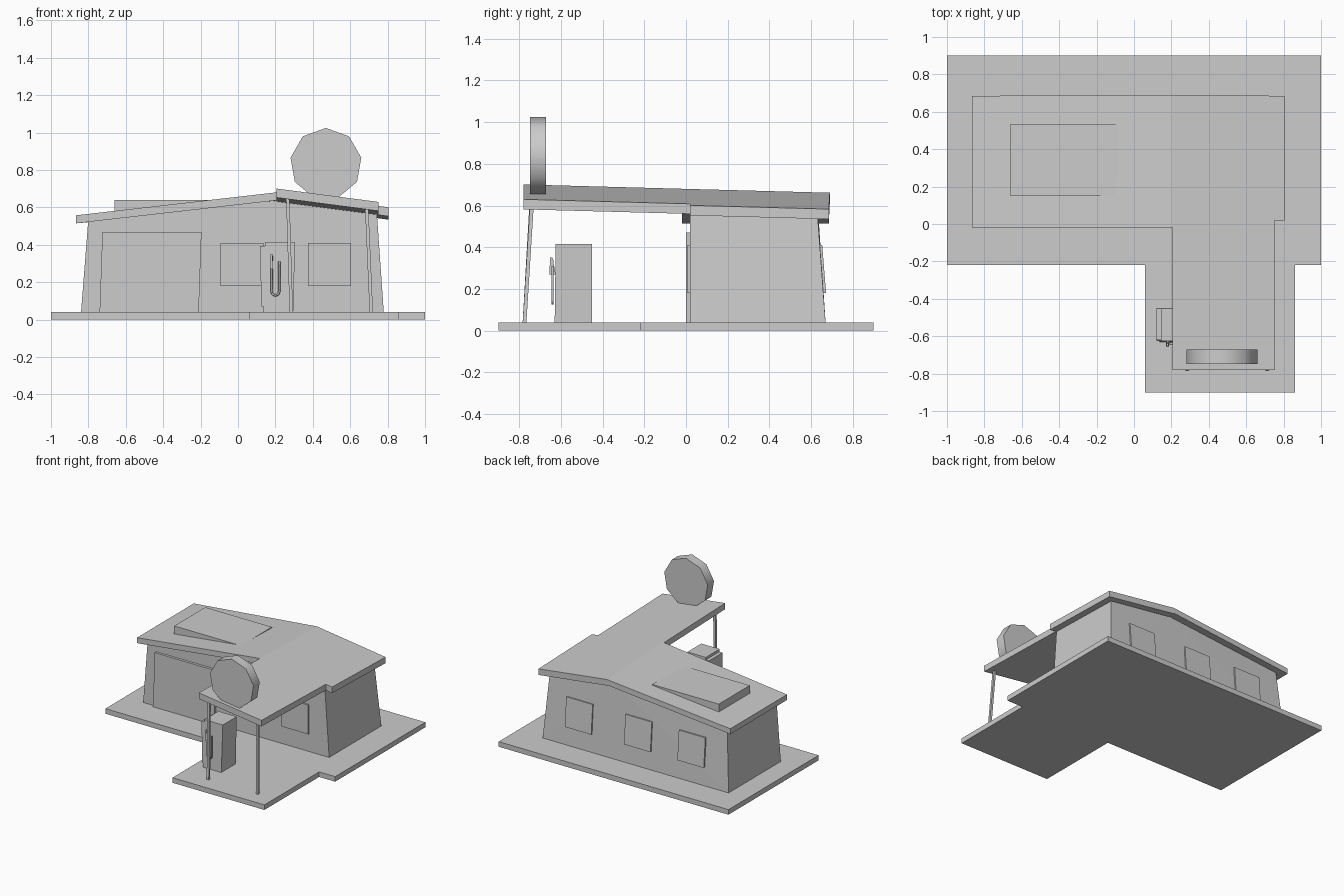
import bpy
import bmesh
import math

cube = bpy.data.objects.get("Cube")
if cube:
    bpy.data.objects.remove(cube, do_unlink=True)

# One plain grey for the whole model
grey = bpy.data.materials.new("plain_grey")
grey.use_nodes = True
COLOUR = (0.604, 0.604, 0.604, 1)
grey.diffuse_color = COLOUR
grey.node_tree.nodes["Principled BSDF"].inputs["Base Color"].default_value = COLOUR


def finish(name, bm):
    bmesh.ops.recalc_face_normals(bm, faces=bm.faces[:])
    mesh = bpy.data.meshes.new(name)
    bm.to_mesh(mesh)
    bm.free()
    mesh.materials.append(grey)
    obj = bpy.data.objects.new(name, mesh)
    bpy.context.collection.objects.link(obj)
    return obj


def hull(name, points):
    """Convex solid around a few corner points."""
    bm = bmesh.new()
    for p in points:
        bm.verts.new(p)
    bmesh.ops.convex_hull(bm, input=bm.verts[:])
    bmesh.ops.dissolve_limit(bm, angle_limit=0.01, verts=bm.verts[:], edges=bm.edges[:])
    return finish(name, bm)


def rect(x0, x1, y0, y1, z):
    return [(x, y, z) for x in (x0, x1) for y in (y0, y1)]


def slab(name, outline, top, bottom):
    """Outline in x and y, closed between two height functions."""
    bm = bmesh.new()
    hi = [bm.verts.new((x, y, top(x, y))) for x, y in outline]
    lo = [bm.verts.new((x, y, bottom(x, y))) for x, y in outline]
    bm.faces.new(hi)
    bm.faces.new(lo[::-1])
    for i in range(len(hi)):
        j = (i + 1) % len(hi)
        bm.faces.new((hi[i], lo[i], lo[j], hi[j]))
    return finish(name, bm)


# L-shaped ground slab
slab("ground_slab",
     [(-1, -.22), (.06, -.22), (.06, -.9), (.86, -.9), (.86, -.22),
      (1, -.22), (1, .9), (-1, .9)],
     lambda x, y: .04, lambda x, y: 0)

# Building with walls leaning in at the sides and back
RIDGE = .205
walls = rect(-.84, .78, .02, .67, .03)
for x, z in ((-.80, .54), (RIDGE, .64), (.742, .575)):
    walls += [(x, .02, z), (x, .63, z - .01)]
hull("building_walls", walls)


# Roof: two slopes meeting at a ridge that drops toward the back
def ridge_height(y):
    return .68 - .027 * y


def left_top(x, y):
    t = (x + .865) / (RIDGE + .865)
    return .558 + t * (ridge_height(y) - .558)


def right_top(x, y):
    return ridge_height(y) - .131 * (x - RIDGE)


slab("roof_long_slope",
     [(-.865, -.02), (RIDGE, -.02), (RIDGE, .69), (-.865, .685)],
     left_top, lambda x, y: left_top(x, y) - .043)
slab("roof_canopy_slope",
     [(RIDGE, -.78), (.75, -.78), (.75, .02), (.805, .02), (.805, .685), (RIDGE, .69)],
     right_top, lambda x, y: right_top(x, y) - .048)

# Flat raised box emerging from the long slope
hull("roof_box", rect(-.66, -.08, .15, .535, .56) + rect(-.66, -.08, .15, .535, .64))

# Canopy posts, leaning slightly
for name, xb, xt, zt in (("left_post", .713, .688, .605), ("right_post", .285, .266, .66)):
    r = .009
    hull(name, rect(xb - r, xb + r, -.784, -.766, .03) + rect(xt - r, xt + r, -.748, -.73, zt))

# Garage door and front windows
hull("garage_door",
     [(x, y, z) for y in (0, .03)
      for x, z in ((-.74, .04), (-.21, .04), (-.195, .47), (-.725, .47))])
for i, x in enumerate((.022, .49)):
    hull(f"front_window_{i + 1}",
         rect(x - .115, x + .115, .008, .03, .18) + rect(x - .115, x + .115, .008, .03, .41))


# Back windows follow the leaning wall
def back_wall(z):
    return .67 - .08 * (z - .04)


for i, x in enumerate((.47, -.045, -.51)):
    corners = []
    for z in (.18, .41):
        corners += rect(x - .115, x + .115, back_wall(z) - .02, back_wall(z) + .013, z)
    hull(f"back_window_{i + 1}", corners)

# Fuel pump with a lower side panel
hull("pump_body", rect(.135, .295, -.63, -.45, .03) + rect(.145, .305, -.625, -.452, .415))
hull("pump_side_panel", rect(.125, .16, -.625, -.45, .07) + rect(.117, .16, -.62, -.452, .395))

# Pump hose and nozzle
curve = bpy.data.curves.new("pump_hose", "CURVE")
curve.dimensions = "3D"
curve.bevel_depth = .006
curve.bevel_resolution = 1
curve.use_fill_caps = True
path = [(.18, .34), (.18, .15)]
path += [(.2 - .02 * math.cos(a), .15 - .02 * math.sin(a))
         for a in (math.pi * k / 6 for k in range(1, 6))]
path += [(.22, .15), (.22, .31)]
spline = curve.splines.new("POLY")
spline.points.add(len(path) - 1)
for point, (x, z) in zip(spline.points, path):
    point.co = (x, -.64, z, 1)
curve.materials.append(grey)
hose = bpy.data.objects.new("pump_hose", curve)
bpy.context.collection.objects.link(hose)
hull("pump_nozzle", rect(.172, .188, -.655, -.625, .27) + rect(.174, .184, -.652, -.64, .35))

# Nine-sided round sign on the canopy
bpy.ops.mesh.primitive_cylinder_add(vertices=9, radius=.192, depth=.078,
                                    location=(.47, -.71, .833),
                                    rotation=(math.pi / 2, 0, 0))
sign = bpy.context.object
sign.name = "round_sign"
# Turn one corner to the top
top = max(v.co.y for v in sign.data.vertices)
if top < .1915:
    sign.rotation_euler.y = math.pi
sign.data.materials.append(grey)
bpy.ops.object.shade_smooth_by_angle(angle=math.radians(50))
